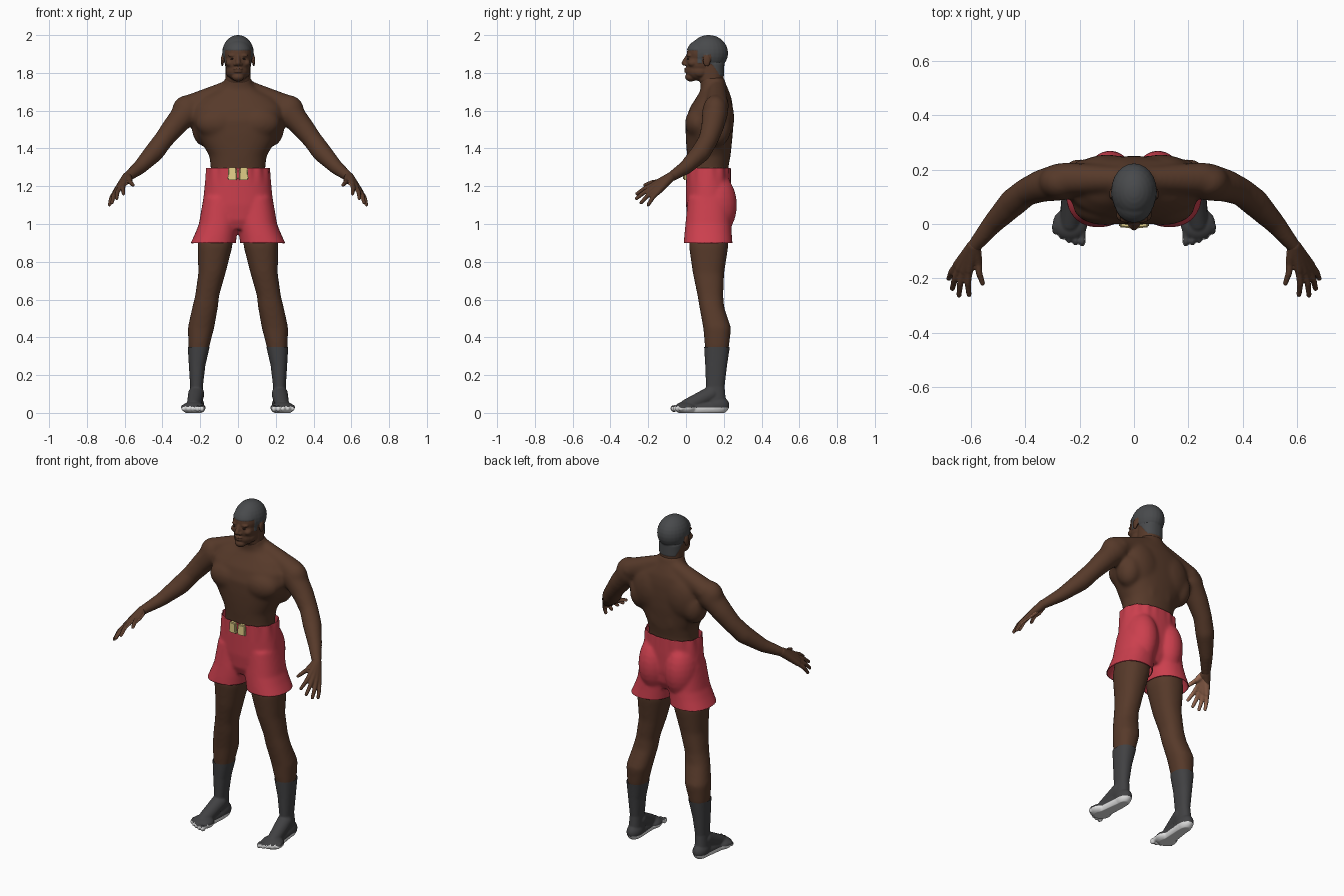
import bpy, bmesh, math
from mathutils import Vector, Matrix

cube = bpy.data.objects.get("Cube")
if cube:
    bpy.data.objects.remove(cube)


def material(name, *rgb):
    m = bpy.data.materials.new(name)
    m.use_nodes = True
    m.diffuse_color = (*rgb, 1)
    m.node_tree.nodes["Principled BSDF"].inputs["Base Color"].default_value = (*rgb, 1)
    return m


SKIN = material("dark brown skin", .095, .042, .023)
PALM = material("light palm skin", .38, .17, .1)
HAIR = material("charcoal hair", .065, .068, .072)
SOCK = material("dark grey sock", .053, .053, .056)
SOLE = material("white sole", .75, .75, .75)
RED = material("red cloth", .6, .05, .075)
GOLD = material("pale gold", .78, .64, .25)
EYE = material("dark eye", .02, .012, .01)


def blob(bm, loc, radii):
    """Ellipsoid."""
    bmesh.ops.create_uvsphere(bm, u_segments=24, v_segments=14, radius=1,
                              matrix=Matrix.Translation(loc) @ Matrix.Diagonal((*radii, 1)))


def limb(bm, points):
    """Chain of tapered capsules through (x, y, z, radius) points."""
    for *p, r in points:
        blob(bm, p, (r, r, r))
    for (*p, r), (*q, s) in zip(points, points[1:]):
        a, b = Vector(p), Vector(q)
        turn = (b - a).to_track_quat('Z', 'Y').to_matrix().to_4x4()
        bmesh.ops.create_cone(bm, cap_ends=True, segments=24, radius1=r, radius2=s,
                              depth=(b - a).length,
                              matrix=Matrix.Translation((a + b) / 2) @ turn)


def stack(bm, rings, sides=40, power=.88):
    """Closed loft through level rings (z, x0, x1, y0, y1)."""
    loops = []
    for z, x0, x1, y0, y1 in rings:
        loop = []
        for i in range(sides):
            t = math.tau * i / sides
            c, s = (math.copysign(abs(f) ** power, f) for f in (math.cos(t), math.sin(t)))
            loop.append(bm.verts.new(((x0 + x1 + (x1 - x0) * c) / 2,
                                      (y0 + y1 + (y1 - y0) * s) / 2, z)))
        loops.append(loop)
    faces = [bm.faces.new(loops[0]), bm.faces.new(loops[-1])]
    for a, b in zip(loops, loops[1:]):
        for i in range(sides):
            j = (i + 1) % sides
            faces.append(bm.faces.new((a[i], a[j], b[j], b[i])))
    bmesh.ops.recalc_face_normals(bm, faces=faces)


def mirror(bm):
    """Copy everything built so far to the other side."""
    geom = bmesh.ops.duplicate(bm, geom=bm.verts[:] + bm.edges[:] + bm.faces[:])["geom"]
    for v in geom:
        if isinstance(v, bmesh.types.BMVert):
            v.co.x *= -1
    bmesh.ops.reverse_faces(bm, faces=[f for f in geom if isinstance(f, bmesh.types.BMFace)])


def sculpt(name, bm, mats, voxel, smooth, cuts=(), move=None, rule=None):
    """Fuse the shapes into one skin, trim it at heights, then colour it by rule."""
    mesh = bpy.data.meshes.new(name)
    bm.to_mesh(mesh)
    ob = bpy.data.objects.new(name, mesh)
    bpy.context.collection.objects.link(ob)
    fuse = ob.modifiers.new("Fuse", 'REMESH')
    fuse.mode, fuse.voxel_size = 'VOXEL', voxel
    soft = ob.modifiers.new("Soften", 'SMOOTH')
    soft.factor, soft.iterations = .5, smooth
    bpy.context.view_layer.update()
    ob.data = bpy.data.meshes.new_from_object(
        ob.evaluated_get(bpy.context.evaluated_depsgraph_get()))
    ob.modifiers.clear()
    ob.data.materials.clear()
    for m in mats:
        ob.data.materials.append(m)
    bm.clear()
    bm.from_mesh(ob.data)
    for z, up in cuts:
        bmesh.ops.bisect_plane(bm, geom=bm.verts[:] + bm.edges[:] + bm.faces[:],
                               plane_co=(0, 0, z), plane_no=(0, 0, up), clear_outer=True)
    bm.normal_update()
    if move:
        for v, n in [(v, v.normal.copy()) for v in bm.verts]:
            move(v.co, n)
    for f in bm.faces:
        f.smooth = True
        f.material_index = int(rule(f.calc_center_median(), f.normal)) if rule else 0
    bm.to_mesh(ob.data)
    bm.free()
    return ob


# Body: arms, shoulders, chest, back and legs on one side, mirrored, then the trunk
bm = bmesh.new()
limb(bm, [(.27, .155, 1.595, .07), (.34, .14, 1.515, .06), (.395, .118, 1.445, .052),
          (.445, .078, 1.378, .053), (.52, 0, 1.3, .039), (.59, -.085, 1.246, .027)])
limb(bm, [(.05, .165, 1.715, .047), (.25, .165, 1.625, .062)])
blob(bm, (.27, .155, 1.6), (.08, .067, .083))
blob(bm, (.105, .065, 1.535), (.12, .07, .085))
blob(bm, (.175, .165, 1.51), (.07, .075, .1))
blob(bm, (.1, .195, 1.56), (.11, .06, .13))
blob(bm, (.05, .185, 1.42), (.05, .056, .12))
stack(bm, [(1.1, .02, .15, .04, .22), (.95, .025, .205, .02, .225), (.88, .03, .214, .016, .224),
           (.74, .066, .21, .036, .202), (.62, .1, .227, .061, .197), (.56, .106, .242, .071, .202),
           (.45, .126, .266, .091, .239), (.35, .152, .262, .1, .228), (.28, .17, .252, .11, .21)])
mirror(bm)
trunk = [(1.05, .15, .04, .22), (1.2, .148, .02, .22), (1.3, .144, .013, .224),
         (1.36, .152, .006, .236), (1.42, .186, .001, .242), (1.48, .22, -.002, .248),
         (1.55, .242, -.002, .25), (1.62, .235, .022, .248), (1.67, .19, .055, .24),
         (1.71, .11, .078, .225), (1.74, .078, .076, .212), (1.78, .067, .07, .2)]
stack(bm, [(z, -w, w, a, b) for z, w, a, b in trunk])
sculpt("body", bm, [SKIN], .009, 18)

# Hands with curved fingers and pale palms
bm = bmesh.new()
wrist = Vector((.588, -.082, 1.248))
back = Vector((.72, -.16, .68))
fingers = [((.605, -.17, 1.21), (.606, -.26, 1.16)), ((.624, -.172, 1.195), (.643, -.262, 1.135)),
           ((.64, -.165, 1.18), (.667, -.238, 1.112)), ((.65, -.15, 1.168), (.68, -.2, 1.102)),
           ((.572, -.14, 1.225), (.556, -.218, 1.206))]
for knuckle, tip in fingers:
    k, t = Vector(knuckle), Vector(tip)
    limb(bm, [(*wrist, .026), (*k, .0155)])
    limb(bm, [(*k, .0135), (*(k.lerp(t, .5) + back * .007), .012), (*t, .0095)])
mirror(bm)


def palm_side(p, n):
    inward = Vector((math.copysign(back.x, p.x), back.y, back.z))
    return p.y < -.1 and n.dot(inward) < -.35


sculpt("hands", bm, [SKIN, PALM], .0045, 4, rule=palm_side)

# Socks shaped over foot and toes, with a flat pale sole
bm = bmesh.new()
stack(bm, [(.4, .14, .268, .095, .24), (.35, .15, .266, .096, .232), (.25, .173, .26, .102, .217),
           (.14, .186, .253, .106, .204), (.05, .186, .26, .1, .212)])
blob(bm, (.222, .167, .04), (.043, .063, .05))
limb(bm, [(.221, .135, .1, .043), (.235, .005, .036, .037)])
limb(bm, [(.222, .15, .03, .04), (.235, 0, .022, .04)])
blob(bm, (.235, 0, .026), (.064, .06, .034))
for i in range(5):
    r = .019 - .0013 * i
    x = .19 + .0245 * i
    y = -.064 + .0024 * i * i
    limb(bm, [(x, -.01, .03, .014), (x, y, .024, .0115)])
    blob(bm, (x, y, .023), (.0125, r, r))
mirror(bm)


def flatten(co, n):
    co.z = max(co.z, 0)


sculpt("socks", bm, [SOCK, SOLE], .005, 3, cuts=[(.35, 1)], move=flatten,
       rule=lambda p, n: p.z < .026 or (p.y < -.03 and n.z < .5 and p.z < .05))

# Head: skull, jaw, neck and face, with a close crop of hair
bm = bmesh.new()
blob(bm, (.013, -.001, 1.846), (.011, .012, .009))
blob(bm, (.027, .017, 1.892), (.026, .013, .009))
blob(bm, (.044, .036, 1.852), (.022, .026, .02))
blob(bm, (.045, .075, 1.808), (.02, .04, .03))
blob(bm, (.083, .11, 1.864), (.008, .021, .031))
mirror(bm)
blob(bm, (0, .12, 1.905), (.081, .1, .0925))
blob(bm, (0, .08, 1.9), (.072, .076, .075))
blob(bm, (0, .078, 1.855), (.069, .08, .08))
blob(bm, (0, .065, 1.81), (.06, .065, .052))
blob(bm, (0, .026, 1.778), (.033, .031, .024))
limb(bm, [(0, .006, 1.885, .01), (0, -.01, 1.852, .014)])
blob(bm, (0, .004, 1.821), (.026, .015, .007))
blob(bm, (0, .005, 1.807), (.023, .015, .008))
stack(bm, [(1.7, -.055, .055, .1, .19), (1.76, -.066, .066, .068, .198),
           (1.85, -.066, .066, .07, .2)])


def hairy(p, n=None):
    if abs(p.x) > .08 and p.y < .135 and p.z < 1.895:
        return False
    line = 1.92 if p.y < .062 else 1.85 if p.y < .085 else 1.885 if p.y < .128 else 1.845
    if p.y > .14:
        line = max(1.785, 1.845 - (p.y - .14) * 1.5)
    return p.z > line


def lift_hair(co, n):
    if hairy(co):
        co += n * .003


sculpt("head", bm, [SKIN, HAIR], .0045, 4, move=lift_hair, rule=hairy)

# Eyes
bm = bmesh.new()
blob(bm, (.029, .0145, 1.874), (.0115, .0095, .0045))
mirror(bm)
sculpt("eyes", bm, [EYE], .002, 1)

# Shorts: seat and flared legs, trimmed open at waist and hem
bm = bmesh.new()
blob(bm, (.088, .155, 1.1), (.094, .115, .17))
stack(bm, [(1.14, 0, .183, .01, .235), (1.0, 0, .207, -.003, .24), (.95, .005, .227, -.008, .242),
           (.9, .011, .25, -.012, .246), (.83, .015, .28, -.016, .25)])
mirror(bm)
seat = [(1.37, .165, -.002, .236), (1.3, .167, -.002, .237), (1.2, .177, -.001, .238),
        (1.1, .187, 0, .236), (1.02, .17, .008, .225), (.97, .09, .03, .2)]
stack(bm, [(z, -w, w, a, b) for z, w, a, b in seat])


def gather(co, n):
    """Soft pleats towards the waist."""
    fade = max(0, min(1, (co.z - 1.2) / .1))
    angle = math.atan2(co.y - .115, co.x)
    push = .003 * fade * math.sin(angle * 16) * min(1, abs(co.x) / .09)
    co += Vector((n.x, n.y, 0)) * push


shorts = sculpt("shorts", bm, [RED], .008, 10, cuts=[(1.297, 1), (.9, -1)], move=gather)
cloth = shorts.modifiers.new("Cloth", 'SOLIDIFY')
cloth.thickness, cloth.offset = .005, -1

# Waist ties: two rounded tabs at the front
for side, label in ((1, "left"), (-1, "right")):
    bm = bmesh.new()
    bmesh.ops.create_cube(bm, size=1, matrix=Matrix.Translation((side * .029, -.001, 1.266))
                          @ Matrix.Rotation(side * .1, 4, 'Z')
                          @ Matrix.Diagonal((.051, .026, .064, 1)))
    for v in bm.verts:
        if v.co.z > 1.266:
            v.co.x += (side * .029 - v.co.x) * .15
    bmesh.ops.bevel(bm, geom=bm.edges[:], offset=.005, segments=3, affect='EDGES')
    mesh = bpy.data.meshes.new(label + "_waist_tab")
    bm.to_mesh(mesh)
    bm.free()
    mesh.materials.append(GOLD)
    bpy.context.collection.objects.link(bpy.data.objects.new(label + "_waist_tab", mesh))
